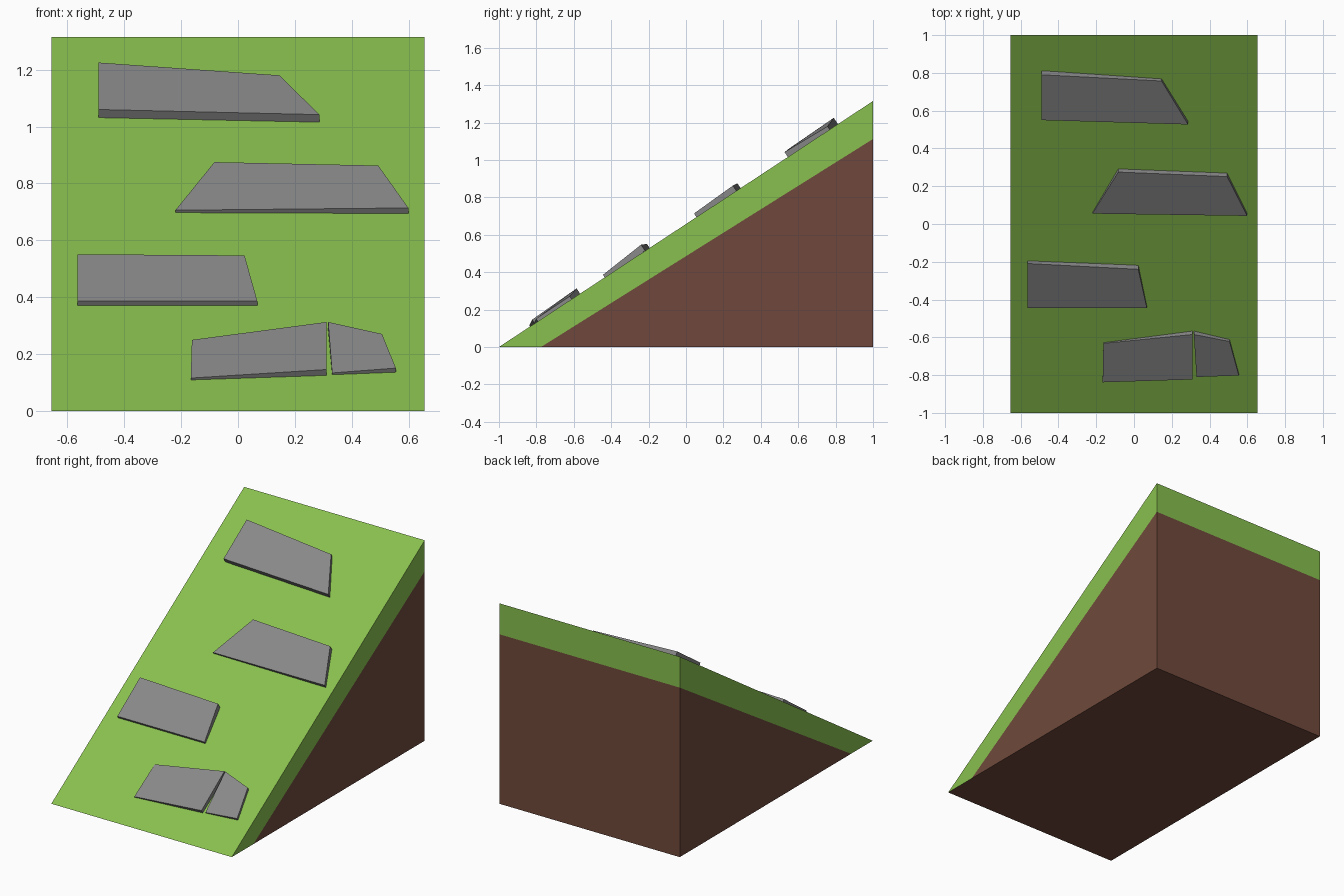
import bpy, bmesh
from mathutils import Vector

old = bpy.data.objects.get("Cube")
if old:
    bpy.data.objects.remove(old, do_unlink=True)


def material(name, rgb):
    linear = [((c / 255 + 0.055) / 1.055) ** 2.4 for c in rgb] + [1]
    m = bpy.data.materials.new(name)
    m.use_nodes = True
    m.diffuse_color = linear
    m.node_tree.nodes["Principled BSDF"].inputs["Base Color"].default_value = linear
    return m


grass = material("grass green", (136, 192, 78))
dirt = material("dirt brown", (112, 73, 60))
stone = material("stone grey", (137, 137, 137))


def prism(outline, offset):
    """Extrude a flat outline along an offset into a closed solid."""
    bm = bmesh.new()
    face = bm.faces.new([bm.verts.new(p) for p in outline])
    new = bmesh.ops.extrude_face_region(bm, geom=[face], use_keep_orig=True)["geom"]
    verts = [g for g in new if isinstance(g, bmesh.types.BMVert)]
    bmesh.ops.translate(bm, verts=verts, vec=offset)
    bmesh.ops.recalc_face_normals(bm, faces=bm.faces)
    return bm


def finish(bm, name, materials):
    mesh = bpy.data.meshes.new(name)
    bm.to_mesh(mesh)
    bm.free()
    for m in materials:
        mesh.materials.append(m)
    obj = bpy.data.objects.new(name, mesh)
    bpy.context.collection.objects.link(obj)
    return obj


# Sloped ground: a wedge cut along the line between grass and dirt
half, height = 0.655, 1.315
bm = prism([(-half, -1, 0), (-half, 1, 0), (-half, 1, height)], (2 * half, 0, 0))
seam = Vector((0, -0.775, 0))
up = Vector((0, -1.112, 1.775)).normalized()
bmesh.ops.bisect_plane(bm, geom=bm.verts[:] + bm.edges[:] + bm.faces[:],
                       plane_co=seam, plane_no=up)
bm.normal_update()
for f in bm.faces:
    above = (f.calc_center_median() - seam).dot(up) > 0
    f.material_index = 0 if above and f.normal.z > -0.9 else 1
finish(bm, "sloped_ground", [grass, dirt])

# Stone steps: top corners from back left, clockwise; sunk into the slope
steps = {
    "top_step": [(-0.49, 0.79, 1.225), (0.146, 0.757, 1.18),
                 (0.286, 0.527, 1.042), (-0.49, 0.55, 1.06)],
    "upper_step": [(-0.083, 0.275, 0.875), (0.493, 0.251, 0.863),
                   (0.599, 0.043, 0.714), (-0.22, 0.055, 0.706)],
    "lower_step": [(-0.565, -0.209, 0.551), (0.023, -0.24, 0.547),
                   (0.068, -0.444, 0.386), (-0.565, -0.444, 0.386)],
    "bottom_step_long": [(-0.162, -0.632, 0.25), (0.311, -0.585, 0.313),
                         (0.311, -0.823, 0.146), (-0.166, -0.838, 0.116)],
    "bottom_step_short": [(0.317, -0.585, 0.313), (0.506, -0.622, 0.271),
                          (0.555, -0.802, 0.151), (0.331, -0.81, 0.134)],
}
for name, corners in steps.items():
    finish(prism(corners, (0, 0.021, -0.032)), name, [stone])
